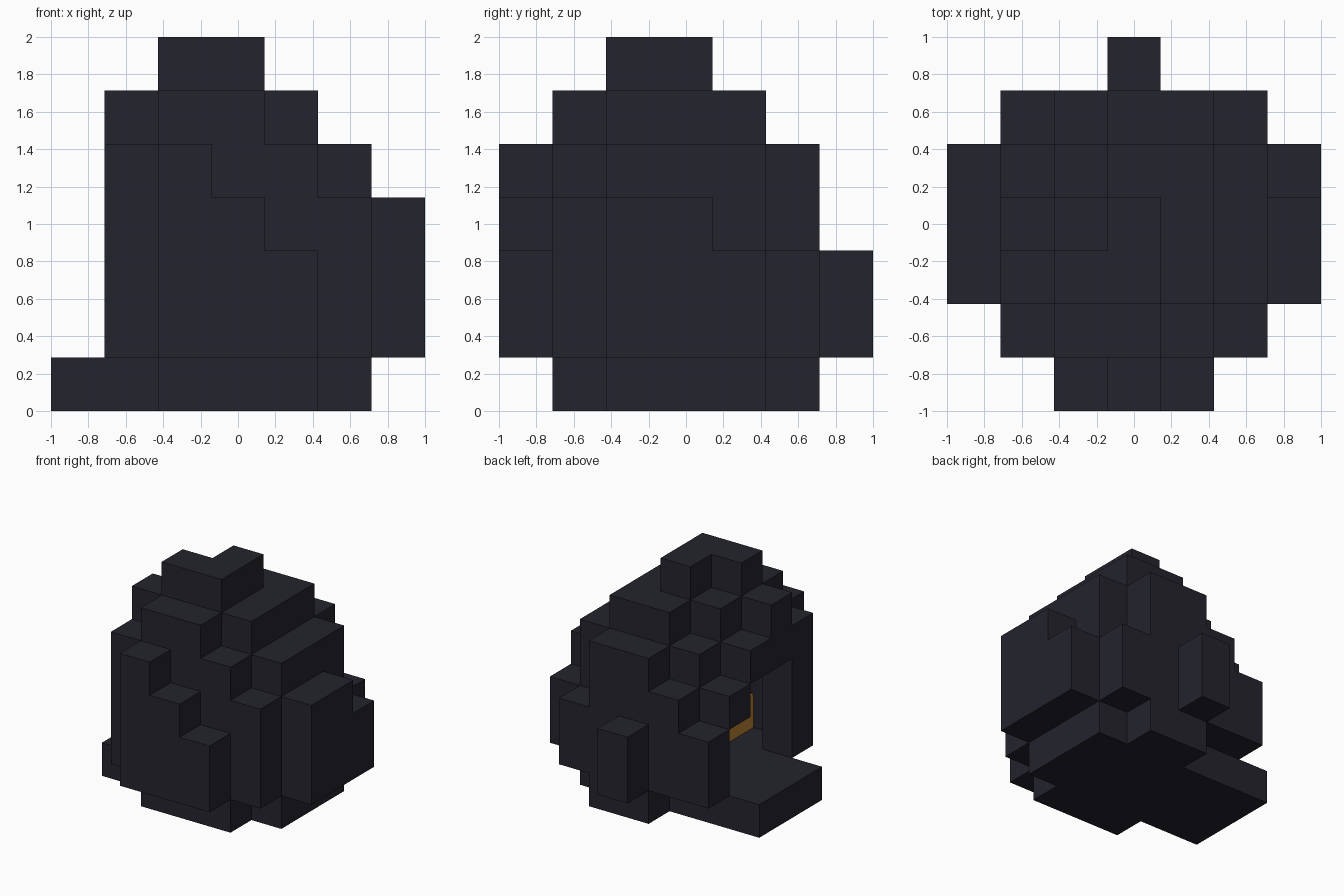
import bpy, bmesh
from mathutils import Vector

if "Cube" in bpy.data.objects:
    bpy.data.objects.remove(bpy.data.objects["Cube"])

N = 7
CELL = 2 / N
# Column heights in cells: rows run front to back, characters run along +x
HEIGHTS = ["..543..",
           ".56654.",
           "1677654",
           "1567654",
           "1456653",
           ".34553.",
           "...3..."]
# Columns that reach the ground; the others start one cell up
GROUND = [".......",
          "..###..",
          "######.",
          "######.",
          "######.",
          "...##..",
          "......."]
DIRS = [Vector(d) for d in ((1, 0, 0), (-1, 0, 0), (0, 1, 0),
                            (0, -1, 0), (0, 0, 1), (0, 0, -1))]


def material(name, color):
    m = bpy.data.materials.new(name)
    m.use_nodes = True
    rgba = (*color, 1)
    m.diffuse_color = rgba
    m.node_tree.nodes["Principled BSDF"].inputs["Base Color"].default_value = rgba
    return m


def neighbours(cell):
    return [tuple(int(a + b) for a, b in zip(cell, d)) for d in DIRS]


def build_cells(name, cells, mat):
    """Mesh the exposed sides of a set of grid cells."""
    bm = bmesh.new()
    for cell in sorted(cells):
        centre = Vector(cell) + Vector((0.5, 0.5, 0.5))
        for d, other in zip(DIRS, neighbours(cell)):
            if other in cells:
                continue
            u = Vector((d.y, d.z, d.x)) / 2
            v = d.cross(u)
            mid = centre + d / 2
            corners = (mid - u - v, mid + u - v, mid + u + v, mid - u + v)
            bm.faces.new([bm.verts.new((p - Vector((N / 2, N / 2, 0))) * CELL)
                          for p in corners])
    bmesh.ops.remove_doubles(bm, verts=bm.verts, dist=0.001)
    mesh = bpy.data.meshes.new(name)
    bm.to_mesh(mesh)
    bm.free()
    mesh.materials.append(mat)
    obj = bpy.data.objects.new(name, mesh)
    bpy.context.collection.objects.link(obj)
    return obj


# Solid outer form
solid = set()
for y, row in enumerate(HEIGHTS):
    for x, h in enumerate(row):
        if h != ".":
            bottom = 0 if GROUND[y][x] == "#" else 1
            solid |= {(x, y, z) for z in range(bottom, int(h))}

# Inner chamber, leaving walls one cell thick
chamber = {c for c in solid if c[2] > 0 and all(n in solid for n in neighbours(c))}

# Stepped doorway on the side with the ledge
doorway = {(1, y, z) for y, top in ((2, 4), (3, 4), (4, 3)) for z in range(1, top)}

# Amber bed on the chamber floor
bed = {c for c in chamber if c[2] == 1 and c[0] >= 3}

build_cells("rock_shell", solid - chamber - doorway,
            material("dark slate", (0.017, 0.017, 0.026)))
build_cells("amber_bed", bed, material("amber", (0.5, 0.22, 0.035)))
